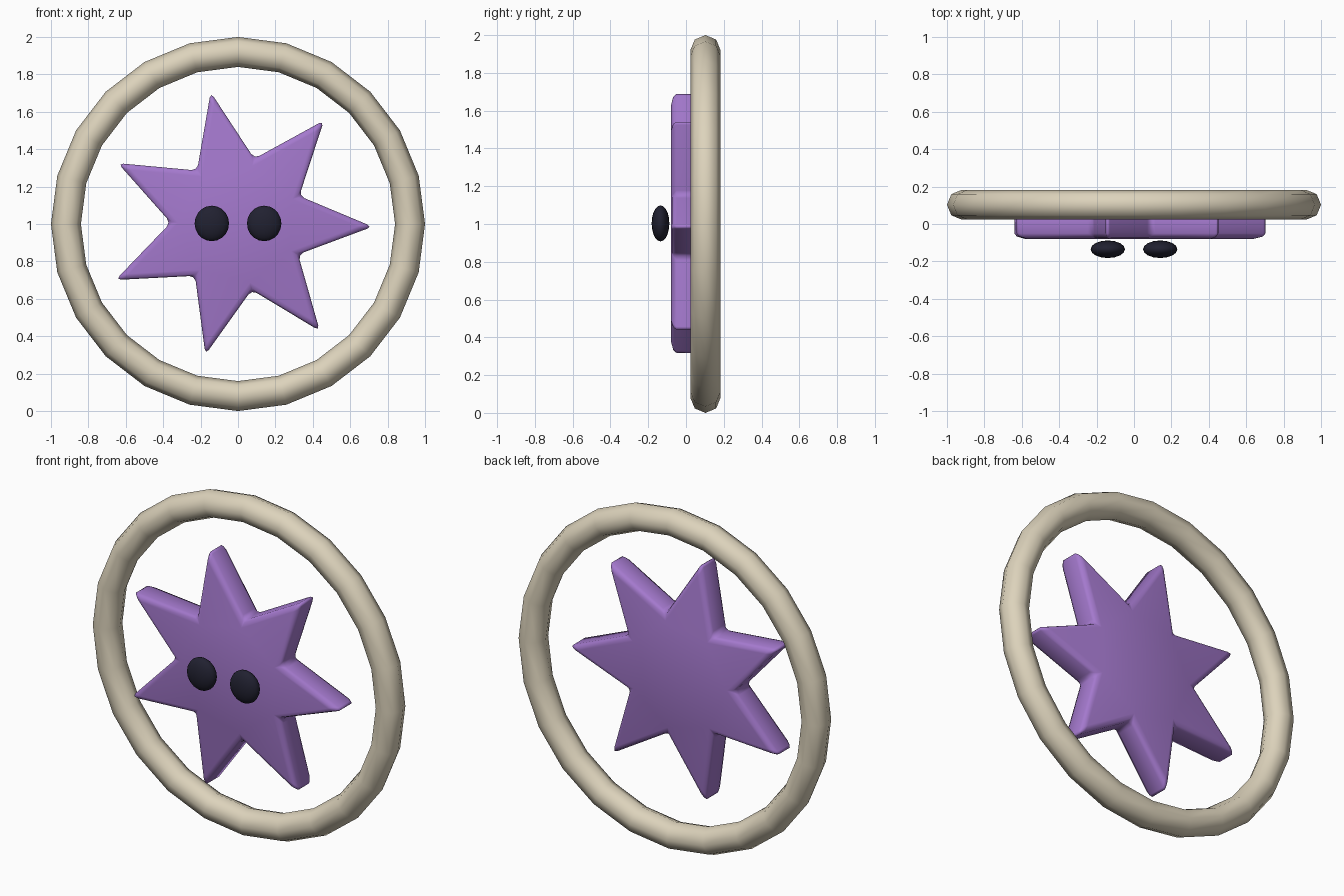
import bpy, bmesh
from math import sin, cos, pi, radians

cube = bpy.data.objects.get("Cube")
if cube:
    bpy.data.objects.remove(cube, do_unlink=True)


def material(name, rgb):
    mat = bpy.data.materials.new(name)
    mat.use_nodes = True
    color = (*rgb, 1)
    mat.diffuse_color = color
    mat.node_tree.nodes["Principled BSDF"].inputs["Base Color"].default_value = color
    return mat


def finish(obj, name, mat, angle=180):
    obj.name = name
    obj.data.materials.append(mat)
    bpy.ops.object.select_all(action="DESELECT")
    obj.select_set(True)
    bpy.context.view_layer.objects.active = obj
    bpy.ops.object.shade_smooth_by_angle(angle=radians(angle))


cream = material("cream", (0.72, 0.65, 0.50))
purple = material("purple", (0.37, 0.19, 0.61))
black = material("blue black", (0.015, 0.015, 0.03))

# Outer ring, standing upright
bpy.ops.mesh.primitive_torus_add(
    major_segments=24, minor_segments=8, major_radius=0.92, minor_radius=0.08,
    location=(0, 0.103, 1), rotation=(pi / 2, 0, 0))
finish(bpy.context.object, "ring", cream)

# Seven-pointed star with rounded edges
POINTS, HALF_DEPTH = 7, 0.08
bm = bmesh.new()
outline = []
for i in range(POINTS * 2):
    a = i * pi / POINTS - 0.02
    r = 0.36 if i % 2 else 0.72
    outline.append(bm.verts.new((r * cos(a), -HALF_DEPTH, r * sin(a))))
front = bm.faces.new(outline)
back = bmesh.ops.extrude_face_region(bm, geom=[front])
bmesh.ops.translate(bm, vec=(0, 2 * HALF_DEPTH, 0),
                    verts=[g for g in back["geom"] if isinstance(g, bmesh.types.BMVert)])
bmesh.ops.recalc_face_normals(bm, faces=bm.faces)
mesh = bpy.data.meshes.new("star")
bm.to_mesh(mesh)
bm.free()
star = bpy.data.objects.new("star", mesh)
bpy.context.collection.objects.link(star)
star.location.z = 1
bevel = star.modifiers.new("rounded edges", "BEVEL")
bevel.width = 0.03
bevel.segments = 2
finish(star, "star", purple)

# Flattened oval eyes
for side, x in (("left", 0.14), ("right", -0.14)):
    bpy.ops.mesh.primitive_uv_sphere_add(
        segments=16, ring_count=10, radius=1, location=(x, -0.135, 1.003))
    eye = bpy.context.object
    eye.scale = (0.092, 0.047, 0.095)
    finish(eye, side + "_eye", black)
